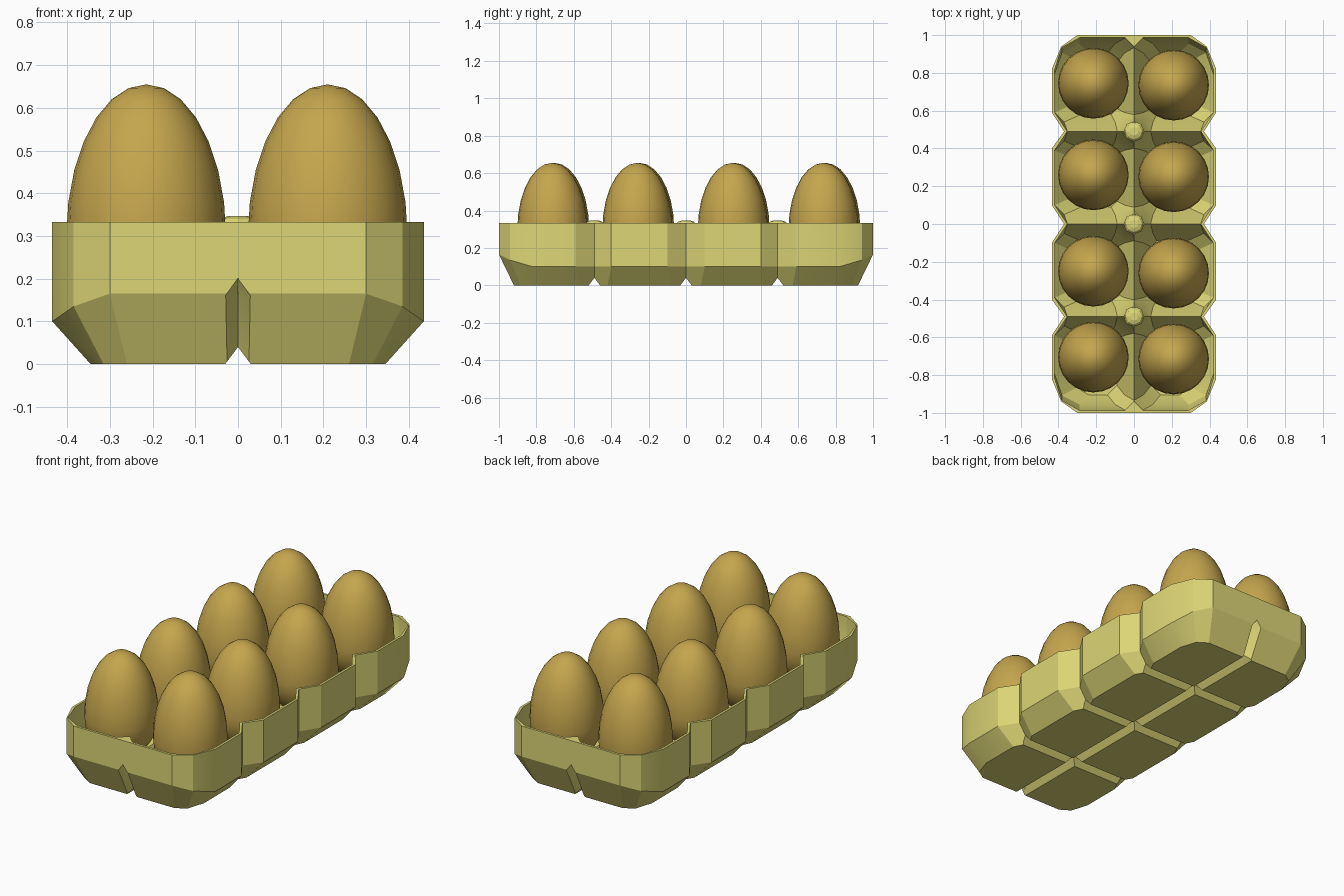
import bpy, bmesh, math

if "Cube" in bpy.data.objects:
    bpy.data.objects.remove(bpy.data.objects["Cube"])


def material(name, rgb):
    m = bpy.data.materials.new(name)
    m.diffuse_color = (*rgb, 1)
    m.use_nodes = True
    m.node_tree.nodes["Principled BSDF"].inputs["Base Color"].default_value = m.diffuse_color
    return m


PULP = material("straw pulp", (0.72, 0.67, 0.18))
SHELL = material("tan eggshell", (0.56, 0.38, 0.075))


def loft(name, rings):
    """Closed solid through rings of equal point count."""
    bm = bmesh.new()
    vs = [[bm.verts.new(p) for p in r] for r in rings]
    n = len(vs[0])
    for a, b in zip(vs, vs[1:]):
        for i in range(n):
            j = (i + 1) % n
            bm.faces.new((a[i], a[j], b[j], b[i]))
    bm.faces.new(vs[0][::-1])
    bm.faces.new(vs[-1])
    bmesh.ops.recalc_face_normals(bm, faces=bm.faces)
    me = bpy.data.meshes.new(name)
    bm.to_mesh(me)
    bm.free()
    ob = bpy.data.objects.new(name, me)
    bpy.context.collection.objects.link(ob)
    return ob


def select(ob):
    bpy.ops.object.select_all(action='DESELECT')
    ob.select_set(True)
    bpy.context.view_layer.objects.active = ob


def cut(body, cutter):
    mod = body.modifiers.new("cut", 'BOOLEAN')
    mod.operation, mod.solver, mod.object = 'DIFFERENCE', 'EXACT', cutter
    select(body)
    bpy.ops.object.modifier_apply(modifier=mod.name)
    bpy.data.objects.remove(cutter)


def full_ring(quad):
    """Mirror a quadrant outline (end centre -> side centre) into a loop."""
    right = quad + [(x, -y, z) for x, y, z in quad[-2::-1]]
    return right + [(-x, y, z) for x, y, z in right[-2:0:-1]]


# Tray body: scalloped outline, tapered toward the base
top = [(0, 1), (.30, 1), (.385, .94), (.435, .82), (.435, .59), (.37, .49),
       (.435, .40), (.435, .10), (.37, 0)]
base = [(0, .92), (.26, .92), (.315, .885), (.345, .79), (.345, .57), (.305, .49),
        (.345, .42), (.345, .08), (.305, 0)]
mid_z = [.165, .165, .135] + [.10] * 6
tray = loft("egg_tray", [
    full_ring([(x, y, 0) for x, y in base]),
    full_ring([(x, y, z) for (x, y), z in zip(top, mid_z)]),
    full_ring([(x, y, .333) for x, y in top])])


# Egg cups: flared pockets that meet in low ridges and leave posts between them
def cup_ring(sx, sy, end, z, d, xo, yo, post, notch, corner):
    x0, x1 = d, xo
    y0, y1 = (.49 + d, yo) if end else (d, .49 - d)
    far = corner + (.4,) if end else notch + (0,)
    far_in = (.05, .05, 0) if end else post + (0,)
    corners = [(x0, y0, 1, 1, post + (0,)), (x1, y0, -1, 1, notch + (0,)),
               (x1, y1, -1, -1, far), (x0, y1, 1, -1, far_in)]
    pts = []
    for k, (x, y, dx, dy, (cx, cy, bulge)) in enumerate(corners):
        a, b = (x + dx * cx, y), (x, y + dy * cy)
        m = [(p + q) / 2 * (1 - bulge) + c * bulge for p, q, c in zip(a, b, (x, y))]
        pts += [b, m, a] if k % 2 == 0 else [a, m, b]
    return [(sx * p[0], sy * p[1], z) for p in pts]


levels = [(.02, .09, .33, .905, (.03, .03), (.05, .05), (.09, .13)),
          (.11, .05, .42, .955, (.05, .05), (.05, .05), (.13, .16)),
          (.22, -.002, .422, .985, (.09, .09), (.07, .105), (.135, .175)),
          (.36, -.002, .422, .987, (.05, .05), (.07, .105), (.135, .175))]
for sx in (-1, 1):
    for sy in (-1, 1):
        for end in (False, True):
            cut(tray, loft("cup_cutter", [cup_ring(sx, sy, end, *lv) for lv in levels]))

# V grooves under the tray between the cups
for y in (-.49, 0, .49):
    cut(tray, loft("groove_cutter", [
        [(x, y - .045, -.02), (x, y + .045, -.02), (x, y, .04)] for x in (-.6, .6)]))
cut(tray, loft("groove_cutter", [
    [(-.045, y, -.02), (.045, y, -.02), (0, y, .04)] for y in (-1.2, 1.2)]))

# Upright creases in the two end walls
for s in (-1, 1):
    rings = [[(-w, s * (y + .04), z), (-w, s * y, z), (0, s * (y - .06), z),
              (w, s * y, z), (w, s * (y + .04), z)]
             for z, y, w in ((-.02, .92, .03), (.16, 1.0, .03), (.20, 1.003, .001))]
    cut(tray, loft("crease_cutter", rings))

tray.data.materials.clear()
tray.data.materials.append(PULP)
select(tray)
bpy.ops.object.shade_smooth_by_angle(angle=math.radians(25))

# Raised caps on the divider posts
for y in (-.49, 0, .49):
    cap = loft("post_cap", [
        [(r * math.cos(i * math.pi / 4), y + r * math.sin(i * math.pi / 4), z)
         for i in range(8)] for r, z in ((.055, .325), (.042, .34), (.022, .347))])
    cap.data.materials.append(PULP)

# Eggs: spheres with a long pointed upper half
for x, rows in ((-.215, (.745, .26, -.25, -.705)), (.21, (.735, .25, -.26, -.715))):
    for y in rows:
        bpy.ops.mesh.primitive_uv_sphere_add(segments=24, ring_count=14, radius=1)
        egg = bpy.context.object
        egg.name = "egg"
        for v in egg.data.vertices:
            v.co.x *= .187
            v.co.y *= .187
            v.co.z *= .355 if v.co.z > 0 else .21
        egg.location = (x, y, .30)
        egg.data.materials.append(SHELL)
        bpy.ops.object.shade_smooth()
